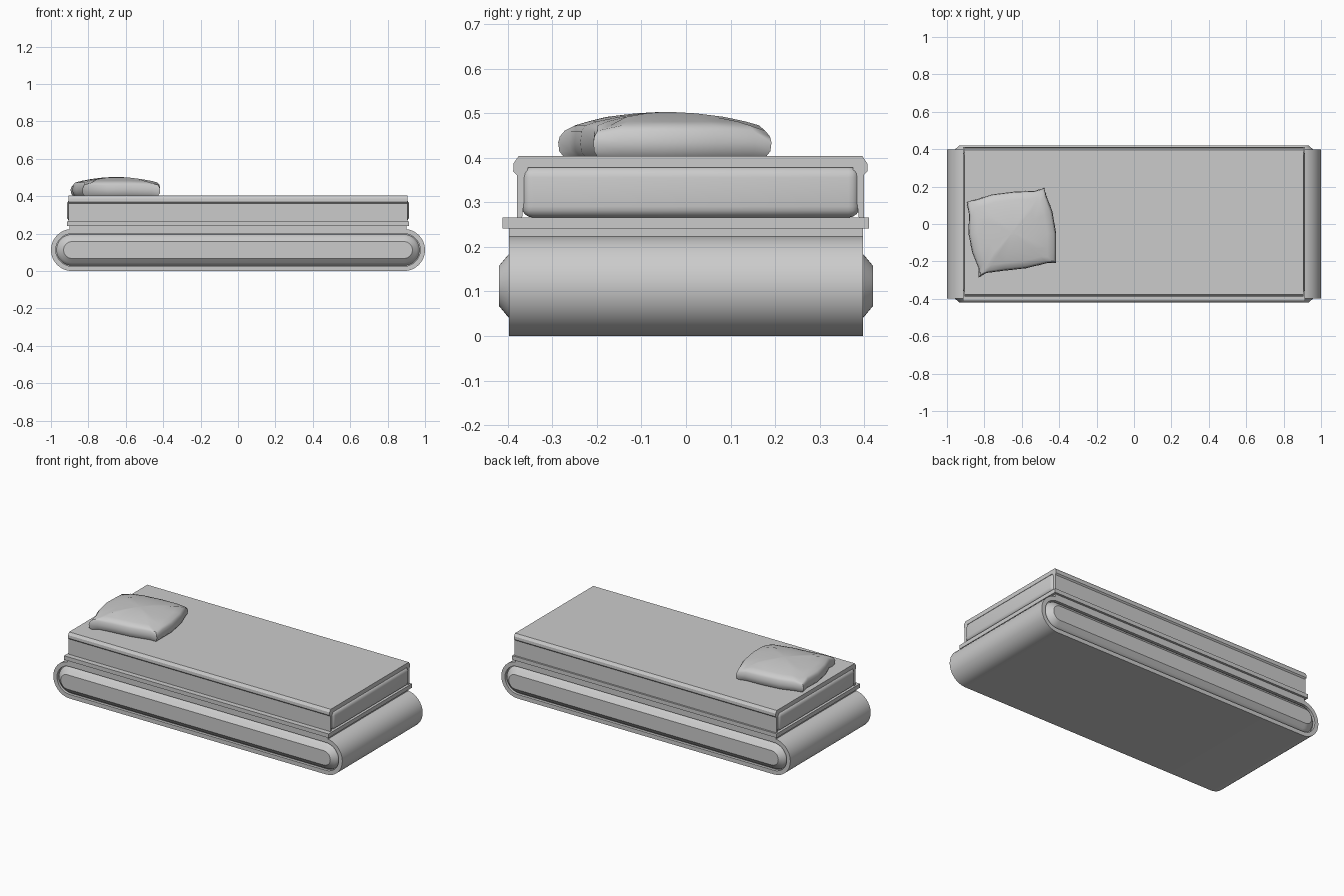
import bpy, bmesh, math

if "Cube" in bpy.data.objects:
    bpy.data.objects.remove(bpy.data.objects["Cube"])


def finish(name, bm, smooth=True, angle=35):
    bmesh.ops.remove_doubles(bm, verts=bm.verts, dist=1e-5)
    bmesh.ops.recalc_face_normals(bm, faces=bm.faces)
    me = bpy.data.meshes.new(name)
    bm.to_mesh(me)
    bm.free()
    ob = bpy.data.objects.new(name, me)
    bpy.context.collection.objects.link(ob)
    if smooth:
        bpy.context.view_layer.objects.active = ob
        ob.select_set(True)
        bpy.ops.object.shade_smooth_by_angle(angle=math.radians(angle))
        ob.select_set(False)
    return ob


def loft(name, rings, angle=35):
    """Skin a list of closed rings and cap both ends."""
    bm = bmesh.new()
    loops = [[bm.verts.new(p) for p in ring] for ring in rings]
    n = len(loops[0])
    for a, b in zip(loops, loops[1:]):
        for i in range(n):
            j = (i + 1) % n
            bm.faces.new((a[i], a[j], b[j], b[i]))
    bm.faces.new(loops[0])
    bm.faces.new(loops[-1])
    return finish(name, bm, True, angle)


def box(name, lo, hi, bevel=0, segments=3):
    bm = bmesh.new()
    bmesh.ops.create_cube(bm, size=1)
    for v in bm.verts:
        v.co = [(l + h) / 2 + c * (h - l) for l, h, c in zip(lo, hi, v.co)]
    if bevel:
        bmesh.ops.bevel(bm, geom=bm.edges[:], offset=bevel, segments=segments,
                        profile=0.5, affect='EDGES')
    return finish(name, bm, bevel > 0)


# Base: a stadium block with a recessed, domed panel on each long side
def stadium(r, y, half=0.8875, zc=0.1125, n=16):
    ring = []
    for side in (1, -1):
        for i in range(n + 1):
            a = math.pi * i / n - math.pi / 2
            ring.append((side * (half + r * math.cos(a)), y, zc + side * r * math.sin(a)))
    return ring


side = [(0.045, 0.42), (0.068, 0.401), (0.079, 0.39), (0.083, 0.38), (0.087, 0.38),
        (0.087, 0.397), (0.1125, 0.397)]
loft("base", [stadium(r, -y) for r, y in side] + [stadium(r, y) for r, y in reversed(side)])

# Plinth and bed board
box("plinth", (-0.9, -0.397, 0.2), (0.9, 0.397, 0.242))
box("bed_board", (-0.915, -0.412, 0.241), (0.915, 0.411, 0.266))

# Mattress
box("mattress", (-0.915, -0.369, 0.266), (0.915, 0.39, 0.381), 0.025, 4)

# Cover draped over the mattress, with a lip along each long edge
half = [(0.378, 0.266), (0.378, 0.266), (0.390, 0.266), (0.390, 0.362),
        (0.398, 0.37), (0.397, 0.388), (0.386, 0.404)]
half[0] = (0.365, 0.378)
profile = [(y + 0.01, z) for y, z in half] + [(-y + 0.01, z) for y, z in reversed(half)]
loft("mattress_cover", [[(x, y, z) for y, z in profile] for x in (-0.905, 0.905)], 30)

# Pillow: pinched-corner outline stacked in rings
outline = [(-0.895, 0.118), (-0.84, 0.132), (-0.76, 0.158), (-0.64, 0.173), (-0.53, 0.177),
           (-0.48, 0.192), (-0.47, 0.155), (-0.437, 0.07), (-0.416, -0.05), (-0.416, -0.15),
           (-0.416, -0.208), (-0.46, -0.208), (-0.58, -0.237), (-0.70, -0.25), (-0.79, -0.262),
           (-0.832, -0.287), (-0.83, -0.24), (-0.866, -0.15), (-0.885, -0.05), (-0.882, 0.05)]
cx, cy = -0.65, -0.045
corners = (0, 5, 10, 15)
layers = [(0.95, 0.403), (0.99, 0.415), (1.0, 0.435), (0.985, 0.46), (0.94, 0.473),
          (0.8, 0.482), (0.55, 0.492), (0.28, 0.5), (0.06, 0.503)]
rings = []
for s, z in layers:
    ring = []
    for i, (x, y) in enumerate(outline):
        drop = 0.012 if i in corners and z > 0.45 and s > 0.7 else 0
        ring.append((cx + (x - cx) * s, cy + (y - cy) * s, z - drop))
    rings.append(ring)
loft("pillow", rings, 50)
